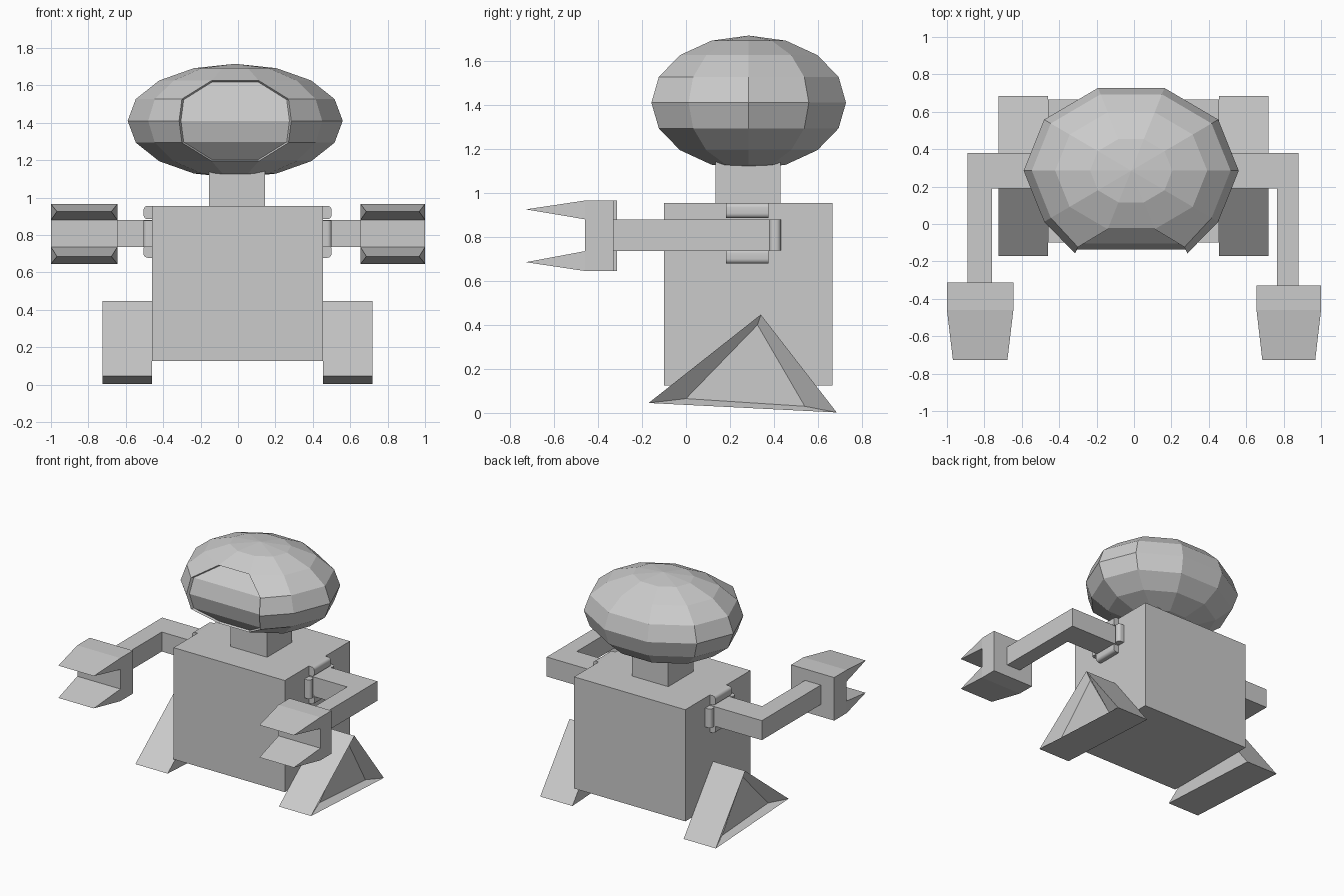
import bpy, bmesh, math
from math import sin, cos, radians

if "Cube" in bpy.data.objects:
    bpy.data.objects.remove(bpy.data.objects["Cube"])


def finish(name, bm, smooth=False):
    bmesh.ops.recalc_face_normals(bm, faces=bm.faces)
    me = bpy.data.meshes.new(name)
    bm.to_mesh(me)
    bm.free()
    ob = bpy.data.objects.new(name, me)
    bpy.context.collection.objects.link(ob)
    if smooth:
        bpy.ops.object.select_all(action='DESELECT')
        ob.select_set(True)
        bpy.context.view_layer.objects.active = ob
        bpy.ops.object.shade_smooth_by_angle(angle=radians(40))
    return ob


def prism(name, pts, place, lo, hi, caps=None, smooth=False, hi_end=None):
    """Sweep a 2D profile from lo to hi; place(a, b, t) gives the 3D point."""
    bm = bmesh.new()
    n = len(pts)
    rows = [[bm.verts.new(place(a, b, t)) for a, b in pts] for t in (lo, hi)]
    for i in range(n):
        j = (i + 1) % n
        bm.faces.new((rows[0][i], rows[0][j], rows[1][j], rows[1][i]))
    for row in rows:
        for cap in caps or [range(n)]:
            bm.faces.new([row[i] for i in cap])
    return finish(name, bm, smooth)


def box(name, x0, x1, y0, y1, z0, z1):
    return prism(name, [(x0, y0), (x1, y0), (x1, y1), (x0, y1)],
                 lambda a, b, t: (a, b, t), z0, z1)


# Torso and neck
box("torso", -0.46, 0.455, -0.10, 0.665, 0.125, 0.955)
box("neck", -0.155, 0.145, 0.135, 0.43, 0.955, 1.18)

# Head: squashed ten-sided sphere with a widened, recessed face panel
bm = bmesh.new()
CX, CY, CZ = -0.015, 0.285, 1.41
RX, RY, RZ = 0.575, 0.465, 0.305
ring = {}
for k in range(-3, 4):
    lat = radians(22.5 * k)
    for j in range(10):
        a = radians(36 * j)
        x = RX * cos(a) * cos(lat)
        if j in (7, 8) and abs(k) < 2:
            x = math.copysign(0.30 if k == 0 else 0.285, x)
        ring[k, j] = bm.verts.new((CX + x, CY + RY * sin(a) * cos(lat), CZ + RZ * sin(lat)))
top = bm.verts.new((CX, CY, CZ + RZ))
bottom = bm.verts.new((CX, CY, CZ - RZ))
panel = []
for j in range(10):
    n = (j + 1) % 10
    bm.faces.new((ring[3, j], ring[3, n], top))
    bm.faces.new((ring[-3, n], ring[-3, j], bottom))
    for k in range(-3, 3):
        f = bm.faces.new((ring[k, j], ring[k, n], ring[k + 1, n], ring[k + 1, j]))
        if j == 7 and -2 <= k < 2:
            panel.append(f)
bm.normal_update()
bmesh.ops.inset_region(bm, faces=panel, thickness=0.01, use_even_offset=True)
for v in {v for f in panel for v in f.verts}:
    v.co.y += 0.022
finish("head", bm)


# Rounded strip profile: across the strip (a) and outwards from the torso (b)
def strip_profile(half, depth, r):
    arc = [(half - r + r * cos(radians(t)), depth - r + r * sin(radians(t)))
           for t in range(0, 91, 18)]
    return [(half, -0.01)] + arc + [(-a, b) for a, b in reversed(arc)] + [(-half, -0.01)]


HAND = [(-0.32, 0.645), (-0.46, 0.645), (-0.728, 0.685), (-0.46, 0.735),
        (-0.46, 0.88), (-0.728, 0.925), (-0.46, 0.965), (-0.32, 0.965)]

# side sign, torso face, elbow inner/outer x, hand inner/outer x, wrist y, foot outer x
for label, s, xb, e0, e1, h0, h1, wy, fx in (
        ("right", 1, 0.455, 0.765, 0.88, 0.655, 1.0, -0.33, 0.72),
        ("left", -1, 0.46, 0.76, 0.89, 0.645, 1.0, -0.313, 0.725)):
    # Bent arm
    prism(label + "_arm",
          [(xb - 0.01, 0.19), (e0, 0.19), (e0, wy - 0.01), (e1, wy - 0.01), (e1, 0.38), (xb - 0.01, 0.38)],
          lambda a, b, t: (s * a, b, t), 0.735, 0.88)

    # Forked gripper, prongs narrowing to the tips
    mid = (h0 + h1) / 2
    profile = [(wy if a > -0.4 else a, b) for a, b in HAND]
    prism(label + "_gripper", profile,
          lambda a, b, t: (s * (mid + (t - mid) * (0.82 if a < -0.6 else 1)), a, b),
          h0, h1, caps=[(0, 1, 3, 4, 6, 7), (1, 2, 3), (4, 5, 6)])

    # Shoulder collar: four rounded strips around the arm root
    for part, z in (("upper", 0.92), ("lower", 0.713)):
        prism(f"{label}_collar_{part}", strip_profile(0.035, 0.045, 0.022),
              lambda a, b, t: (s * (xb + b), t, z + a), 0.182, 0.376, smooth=True)
    for part, y in (("front", 0.157), ("back", 0.405)):
        prism(f"{label}_collar_{part}", strip_profile(0.026, 0.045, 0.022),
              lambda a, b, t: (s * (xb + b), y + a, t), 0.738, 0.878, smooth=True)

    # Wedge foot with a recessed outer side
    outline = [(-0.17, 0.045), (0.34, 0.447), (0.685, 0.002)]
    inner = [(0.0, 0.065), (0.325, 0.40), (0.54, 0.03)]
    bm = bmesh.new()
    rows = [[bm.verts.new((s * x, y, z)) for y, z in pts]
            for x, pts in ((xb, outline), (fx, outline), (fx - 0.05, inner))]
    bm.faces.new(rows[0])
    bm.faces.new(rows[2])
    for lo, hi in zip(rows, rows[1:]):
        for i in range(3):
            j = (i + 1) % 3
            bm.faces.new((lo[i], lo[j], hi[j], hi[i]))
    finish(label + "_foot", bm)
